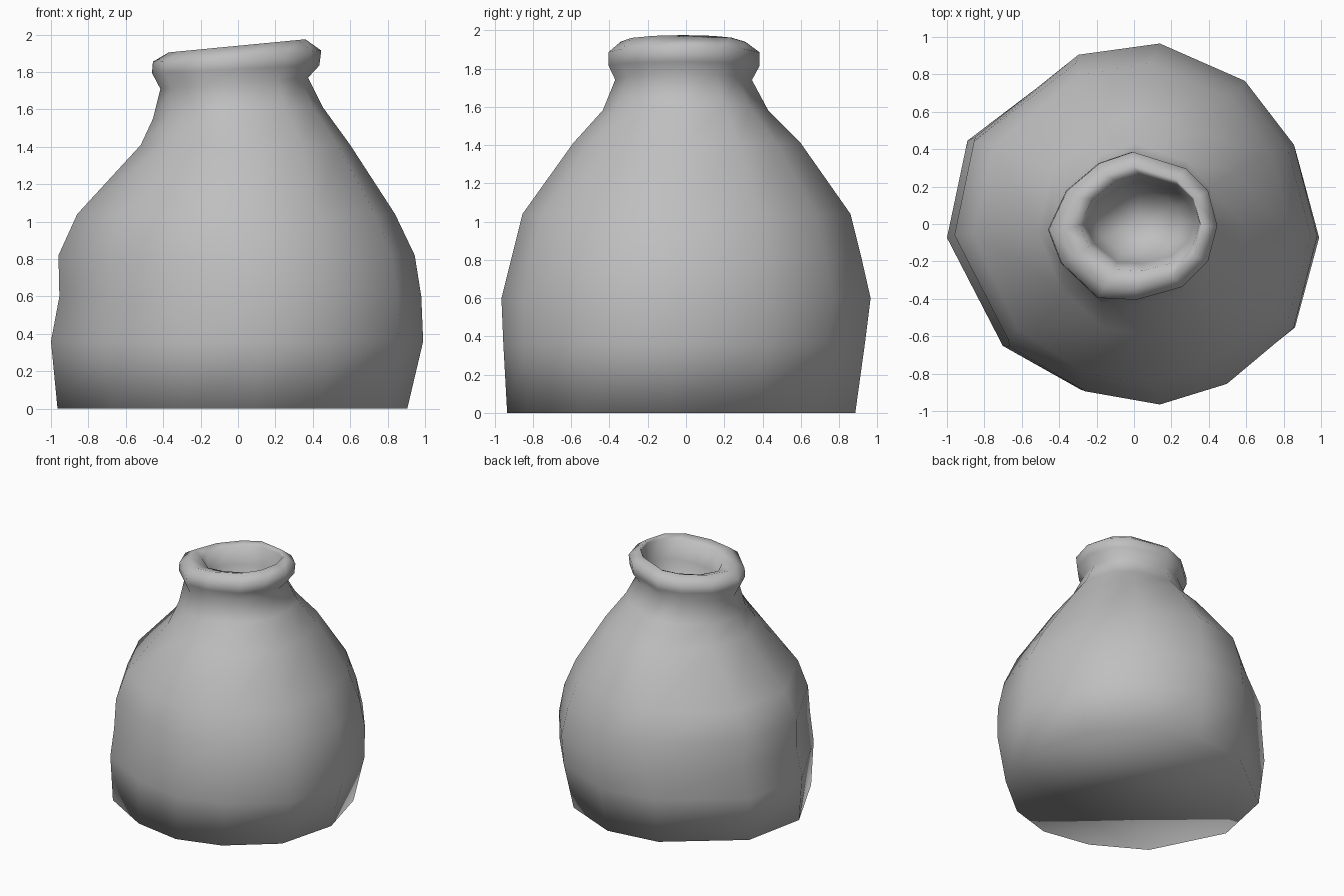
import bpy
import bmesh
from mathutils import Vector

cube = bpy.data.objects.get("Cube")
if cube:
    bpy.data.objects.remove(cube, do_unlink=True)

# Plain clay colour
clay = bpy.data.materials.new("grey_clay")
clay.use_nodes = True
colour = (0.52, 0.52, 0.52, 1)
clay.diffuse_color = colour
clay.node_tree.nodes["Principled BSDF"].inputs["Base Color"].default_value = colour

# Uneven twelve-sided outlines of the belly and the rim, counter-clockwise from +x
BELLY = [(1, -.06), (.87, .43), (.6, .77), (.13, .97), (-.32, .91), (-.89, .47),
         (-1, -.06), (-.7, -.65), (-.28, -.89), (.13, -.96), (.5, -.85), (.87, -.55)]
RIM = [(.45, 0), (.4, .19), (.28, .31), (-.01, .4), (-.19, .34), (-.37, .19),
       (-.47, -.02), (-.4, -.2), (-.2, -.39), (.01, -.4), (.26, -.33), (.4, -.19)]

# Rings: height, x min, x max, y min, y max, tilt along x, blend from belly to rim
RINGS = [
    (0, -.965, .905, -.935, .885, 0, 0),
    (.36, -1, .99, -.955, .935, 0, 0),
    (.6, -.955, .98, -.965, .965, 0, 0),
    (.82, -.96, .945, -.91, .915, 0, 0),
    (1.04, -.86, .84, -.855, .86, 0, .15),
    (1.41, -.52, .6, -.59, .6, 0, .5),
    (1.58, -.455, .455, -.435, .43, .03, .8),
    (1.74, -.415, .375, -.37, .345, .03, 1),
    (1.815, -.46, .435, -.405, .385, .02, 1),
    (1.885, -.455, .445, -.405, .385, .03, 1),
    (1.94, -.37, .36, -.34, .31, .035, 1),
    (1.92, -.29, .35, -.25, .27, .03, 1),
    (1.78, -.26, .32, -.21, .23, .02, 1),
    (1.58, -.2, .25, -.16, .18, 0, 1),
]


def unit_outline(points):
    """Rescale an outline to the square from 0 to 1."""
    lo = [min(p[k] for p in points) for k in (0, 1)]
    hi = [max(p[k] for p in points) for k in (0, 1)]
    return [Vector([(p[k] - lo[k]) / (hi[k] - lo[k]) for k in (0, 1)]) for p in points]


belly, rim = unit_outline(BELLY), unit_outline(RIM)
bm = bmesh.new()


def add_ring(z, x0, x1, y0, y1, tilt, blend):
    ring = []
    for a, b in zip(belly, rim):
        p = a.lerp(b, blend)
        ring.append(bm.verts.new((x0 + (x1 - x0) * p.x, y0 + (y1 - y0) * p.y,
                                  z + tilt * (2 * p.x - 1))))
    return ring


# Loft the wall from the base, over the lip and down into the mouth
rings = [add_ring(*r) for r in RINGS]
for low, high in zip(rings, rings[1:]):
    for i in range(len(low)):
        j = (i + 1) % len(low)
        bm.faces.new((low[i], low[j], high[j], high[i]))

# Flat base and shallow floor of the mouth
bm.faces.new(rings[0][::-1])
floor = bm.verts.new((.02, .01, 1.48))
last = rings[-1]
for i in range(len(last)):
    bm.faces.new((last[i], last[(i + 1) % len(last)], floor))

for f in bm.faces:
    f.smooth = True
mesh = bpy.data.meshes.new("clay_pot")
bm.to_mesh(mesh)
bm.free()
mesh.materials.append(clay)
pot = bpy.data.objects.new("clay_pot", mesh)
bpy.context.collection.objects.link(pot)
